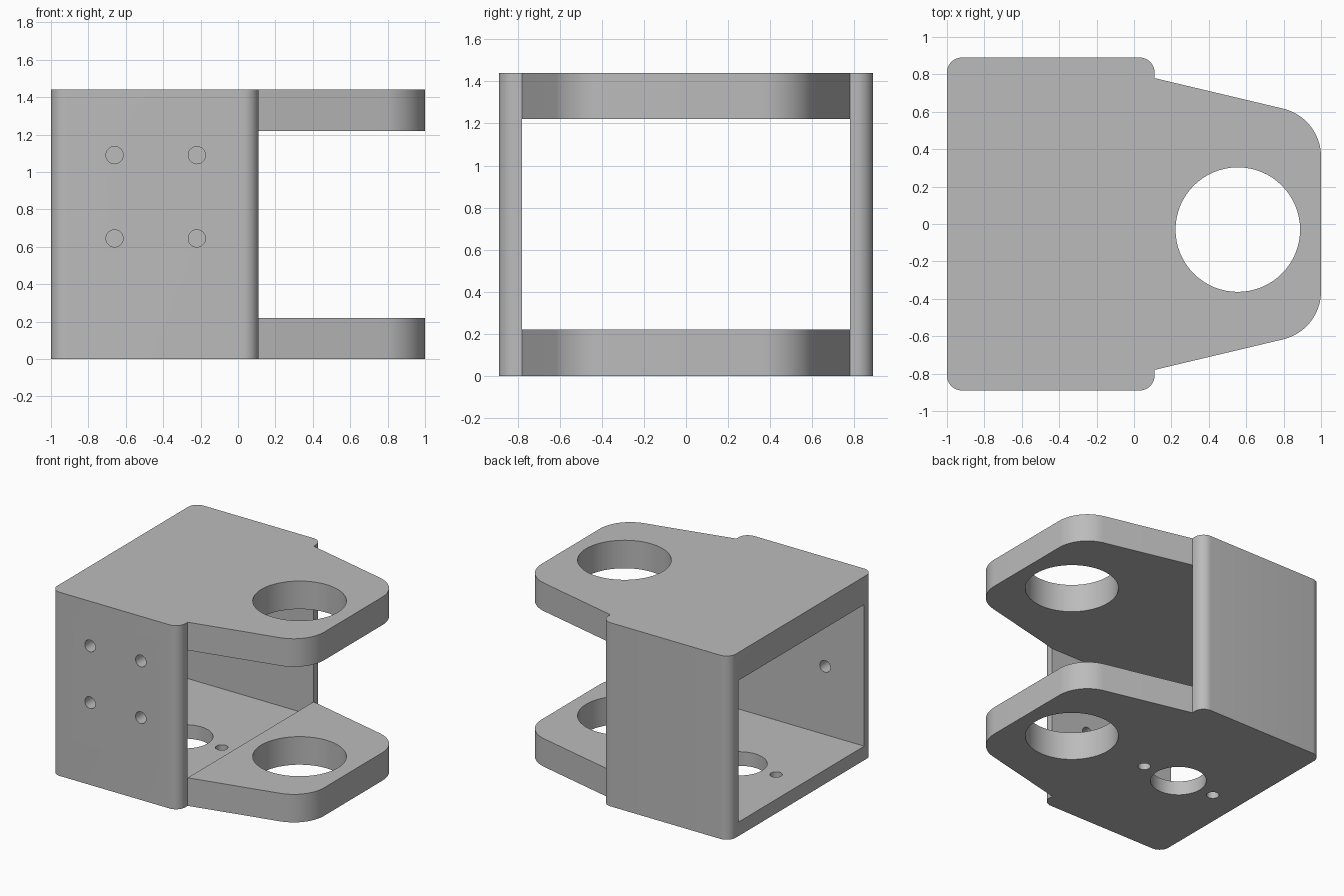
import bpy, bmesh, math

cube = bpy.data.objects.get("Cube")
if cube:
    bpy.data.objects.remove(cube)

HEIGHT, HALF_W, INNER = 1.44, 0.89, 0.78
STEP_X, LUG = 0.11, 0.22       # box end, lug thickness
HOLE_X, HOLE_Y = 0.555, -0.03  # pivot bore
BOX_X = -0.44                  # middle of the box

grey = bpy.data.materials.new("grey metal")
grey.use_nodes = True
grey.diffuse_color = (0.5, 0.5, 0.5, 1)
grey.node_tree.nodes["Principled BSDF"].inputs["Base Color"].default_value = grey.diffuse_color


def arc(cx, cy, r, start, end, n=10):
    angles = [math.radians(start + (end - start) * i / n) for i in range(n + 1)]
    return [(cx + r * math.cos(a), cy + r * math.sin(a)) for a in angles]


def prism(name, outline, z0, z1):
    """Extrude a plan outline from z0 to z1."""
    bm = bmesh.new()
    face = bm.faces.new([bm.verts.new((x, y, z0)) for x, y in outline])
    top = bmesh.ops.extrude_face_region(bm, geom=[face])["geom"]
    bmesh.ops.translate(bm, vec=(0, 0, z1 - z0),
                        verts=[v for v in top if isinstance(v, bmesh.types.BMVert)])
    bmesh.ops.recalc_face_normals(bm, faces=bm.faces)
    mesh = bpy.data.meshes.new(name)
    bm.to_mesh(mesh)
    bm.free()
    obj = bpy.data.objects.new(name, mesh)
    bpy.context.collection.objects.link(obj)
    mesh.materials.append(grey)
    return obj


def drill(name, r, loc, depth, along_y=False, sides=32):
    bpy.ops.mesh.primitive_cylinder_add(
        vertices=sides, radius=r, depth=depth, location=loc,
        rotation=(math.pi / 2 if along_y else 0, 0, 0))
    obj = bpy.context.object
    obj.name = name
    obj.data.materials.append(grey)
    return obj


def mirrored(half):
    return half + [(x, -y) for x, y in reversed(half)]


# Solid bracket: rounded box with a tapered, rounded lug
r, lug_r = 0.08, 0.264
half = (arc(-1 + r, HALF_W - r, r, 180, 90)
        + arc(STEP_X - r, HALF_W - r, r, 90, 0)
        + [(STEP_X, INNER)]
        + arc(1 - lug_r, 0.36, lug_r, 76, 0, 16))
bracket = prism("bracket", mirrored(half), 0, HEIGHT)

# Openings: gap between the lugs, and the deeper floor pocket inside the box
edge = STEP_X + 0.001
gap = mirrored([(-1.2, INNER), (edge, INNER), (edge, 1.1), (1.2, 1.1)])
pocket = mirrored([(-1.2, INNER), (STEP_X, INNER)])
cutters = [prism("gap_cutter", gap, LUG, HEIGHT - LUG),
           prism("pocket_cutter", pocket, 0.11, 0.6)]

# Pivot bore through both lugs
cutters.append(drill("bore_cutter", 0.333, (HOLE_X, HOLE_Y, HEIGHT / 2), 2, sides=64))

# Floor opening with a small hole on each side
cutters.append(drill("floor_cutter", 0.2, (BOX_X, HOLE_Y, 0), 0.5, sides=48))
for side in (-1, 1):
    cutters.append(drill("floor_screw_cutter", 0.045, (BOX_X + side * 0.32, HOLE_Y, 0), 0.5))

# Four screw holes in the front wall
for x in (-0.66, -0.22):
    for z in (0.645, 1.09):
        cutters.append(drill("wall_screw_cutter", 0.046, (x, -HALF_W, z), 0.5, True))

bpy.ops.object.select_all(action='DESELECT')
bpy.context.view_layer.objects.active = bracket
bracket.select_set(True)
for cutter in cutters:
    cutter.hide_render = True
    mod = bracket.modifiers.new("cut", 'BOOLEAN')
    mod.operation, mod.solver, mod.object = 'DIFFERENCE', 'EXACT', cutter
    bpy.ops.object.modifier_apply(modifier=mod.name)
    bpy.data.objects.remove(cutter)

bpy.ops.object.shade_smooth_by_angle(angle=math.radians(30))
